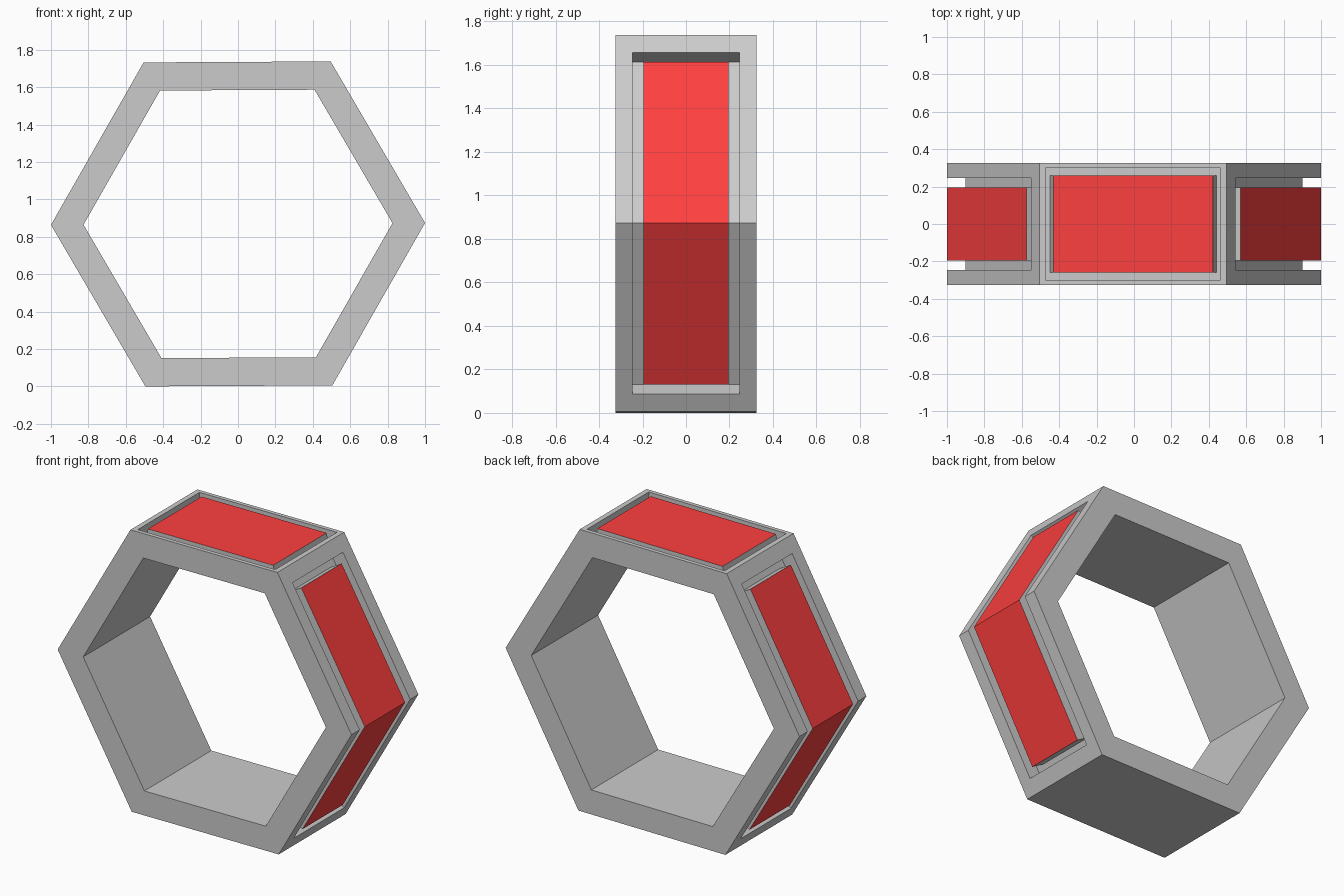
import bpy, bmesh
from math import cos, sin, pi, radians, sqrt

if "Cube" in bpy.data.objects:
    bpy.data.objects.remove(bpy.data.objects["Cube"])

CZ = 0.869            # height of the ring centre
TILT = radians(0.3)   # the ring is very slightly turned
H = sqrt(3) / 2

red = bpy.data.materials.new("panel_red")
red.diffuse_color = (1.0, 0.05, 0.05, 1)
red.use_nodes = True
red.node_tree.nodes["Principled BSDF"].inputs["Base Color"].default_value = red.diffuse_color
grey = bpy.data.materials.new("frame_grey")
grey.diffuse_color = (0.8, 0.8, 0.8, 1)
grey.use_nodes = True
grey.node_tree.nodes["Principled BSDF"].inputs["Base Color"].default_value = grey.diffuse_color


def prism(name, profile, half_y, red_edges=()):
    """Extrude an (x, z) profile about the ring centre along y; chosen side faces are red."""
    bm = bmesh.new()
    rows = []
    for y in (-half_y, half_y):
        rows.append([bm.verts.new((x * cos(TILT) - z * sin(TILT), y,
                                   CZ + x * sin(TILT) + z * cos(TILT))) for x, z in profile])
    a, b = rows
    n = len(profile)
    bm.faces.new(a)
    bm.faces.new(b[::-1])
    for i in range(n):
        j = (i + 1) % n
        f = bm.faces.new((a[j], a[i], b[i], b[j]))
        f.material_index = 1 if i in red_edges else 0
    bmesh.ops.recalc_face_normals(bm, faces=bm.faces)
    me = bpy.data.meshes.new(name)
    bm.to_mesh(me)
    bm.free()
    if red_edges:
        me.materials.append(grey)
        me.materials.append(red)
    ob = bpy.data.objects.new(name, me)
    bpy.context.collection.objects.link(ob)
    return ob


def hexagon(r):
    return [(r * cos(i * pi / 3), r * sin(i * pi / 3)) for i in range(6)]


def chevron(side, length, r_out, r_in):
    """Band folded round a side corner: tip, upper end, floor, lower end."""
    def end(r, s):
        # keep both ends square to the face
        t = length + (r - 1) / 2
        return (side * (r - t / 2), s * t * H)
    return [(side * r_out, 0), end(r_out, 1), end(r_in, 1),
            (side * r_in, 0), end(r_in, -1), end(r_out, -1)]


# Hexagonal ring and its cutters
frame = prism("hexagon_frame", hexagon(1), 0.325)
cutters = [prism("opening_cutter", hexagon(0.826), 0.5)]
for side in (1, -1):
    cutters.append(prism("side_recess_cutter", chevron(side, 0.906, 1.1, 0.9), 0.245))
cutters.append(prism("top_recess_cutter",
                     [(-0.468, 0.78), (0.468, 0.78), (0.468, 1), (-0.468, 1)], 0.30))
for c in cutters:
    m = frame.modifiers.new("cut", 'BOOLEAN')
    m.operation = 'DIFFERENCE'
    m.solver = 'EXACT'
    m.object = c

# Bake the cuts and drop the cutters
dg = bpy.context.evaluated_depsgraph_get()
baked = bpy.data.meshes.new_from_object(frame.evaluated_get(dg))
frame.modifiers.clear()
frame.data = baked
for c in cutters:
    bpy.data.objects.remove(c)

# Folded side panels, red on the outside
for side, label in ((1, "right"), (-1, "left")):
    prism(label + "_panel", chevron(side, 0.856, 1.0, 0.898), 0.196, (0, 5))

# Top panel with sloping ends
prism("top_panel", [(-0.445, 0.778), (0.445, 0.778), (0.426, H), (-0.426, H)], 0.26, (2,))
